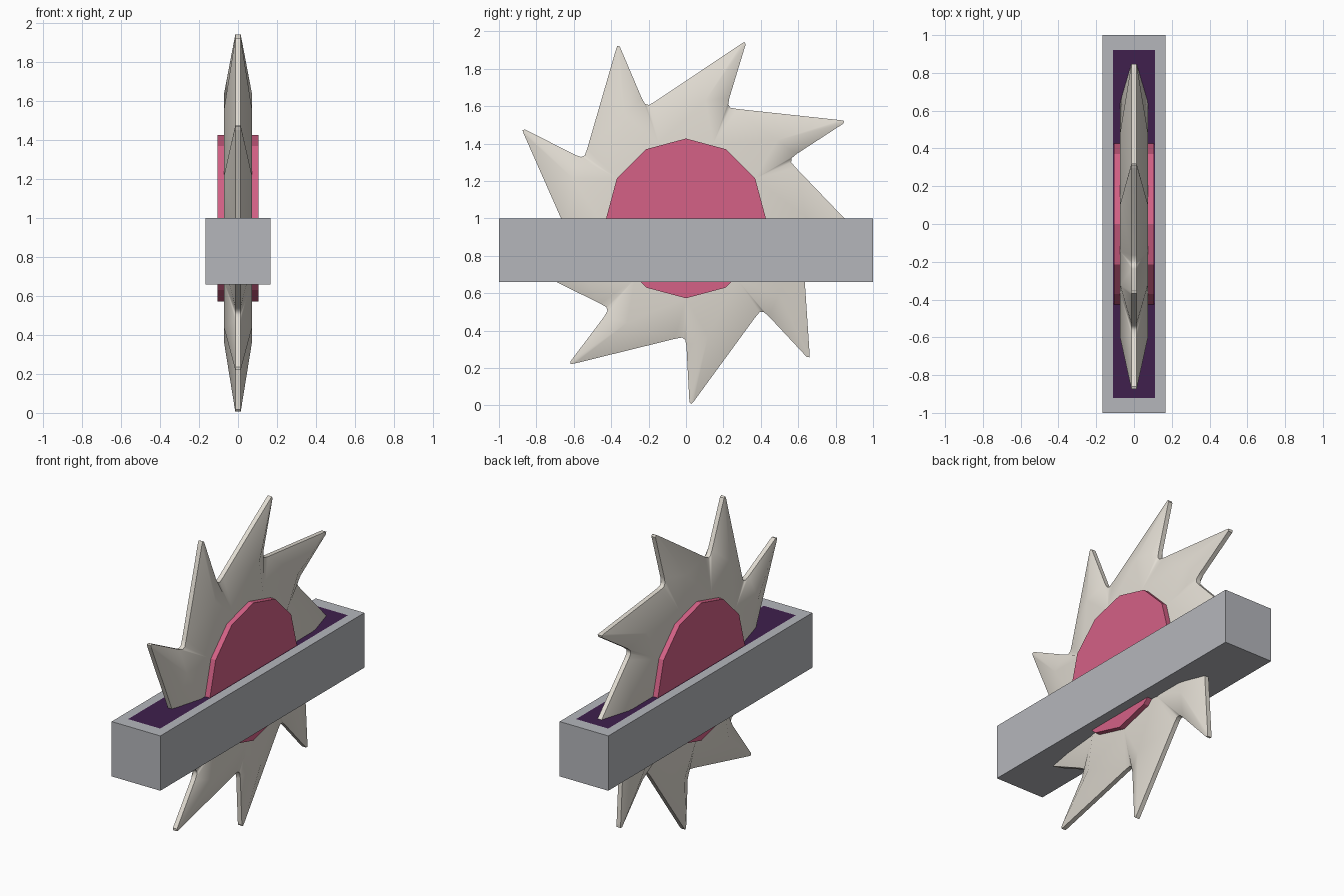
import bpy, bmesh, math
from mathutils import Vector, Matrix

if "Cube" in bpy.data.objects:
    bpy.data.objects.remove(bpy.data.objects["Cube"])

TEETH = 9
AXLE_Z = 1.0


def material(name, color):
    m = bpy.data.materials.new(name)
    m.diffuse_color = (*color, 1)
    m.use_nodes = True
    m.node_tree.nodes["Principled BSDF"].inputs["Base Color"].default_value = m.diffuse_color
    return m


def finish(name, bm, mats=()):
    bmesh.ops.recalc_face_normals(bm, faces=bm.faces[:])
    me = bpy.data.meshes.new(name)
    bm.to_mesh(me)
    bm.free()
    for m in mats:
        me.materials.append(m)
    ob = bpy.data.objects.new(name, me)
    bpy.context.collection.objects.link(ob)
    return ob


# Slot frame: a long box whose top has a dark inset panel
bm = bmesh.new()
bmesh.ops.create_cube(bm, size=1, matrix=Matrix.Translation((0, 0, 0.83)) @ Matrix.Diagonal((0.334, 2, 0.34, 1)))
top = max(bm.faces, key=lambda f: f.calc_center_median().z)
bmesh.ops.inset_individual(bm, faces=[top], thickness=0.05)
for v in top.verts:
    v.co.x = math.copysign(0.11, v.co.x)
    v.co.y = math.copysign(0.92, v.co.y)
top.material_index = 1
finish("slot_frame", bm, [material("frame_grey", (0.46, 0.47, 0.5)),
                          material("slot_dark", (0.05, 0.014, 0.075))])

# Saw blade: one tooth outline (y, z from the axle), repeated around
S, T1, T2, T3, L, V1, V2 = range(7)
tooth = [(0.232, 0.645), (0.319, 0.930), (0.313, 0.943), (0.296, 0.934),
         (-0.165, 0.625), (-0.198, 0.606), (-0.219, 0.612)]
ridge, groove = (0.105, 0.632), (-0.145, 0.40)
EDGE, THICK = 0.014, 0.073

bm = bmesh.new()


def ring_verts(point, x, k):
    a = math.radians(360 / TEETH * k)
    y, z = point
    return bm.verts.new((x, y * math.cos(a) - z * math.sin(a),
                         AXLE_Z + y * math.sin(a) + z * math.cos(a)))


rims = []
for side in (1, -1):
    out = [[ring_verts(p, side * EDGE, k) for p in tooth] for k in range(TEETH)]
    R = [ring_verts(ridge, side * THICK, k) for k in range(TEETH)]
    G = [ring_verts(groove, side * THICK, k) for k in range(TEETH)]
    for k in range(TEETH):
        o, r, g, g0 = out[k], R[k], G[k], G[k - 1]
        n = out[(k + 1) % TEETH]
        for a, b in ((S, T1), (T1, T2), (T2, T3), (T3, L)):
            bm.faces.new((o[a], o[b], r))
        for a, b in ((r, o[L]), (o[L], o[V1]), (o[V1], o[V2]), (o[V2], n[S])):
            bm.faces.new((a, b, g))
        bm.faces.new((o[S], r, g0))
        bm.faces.new((g0, r, g))
    bm.faces.new(G)
    rims.append([v for o in out for v in o])
for f in bm.faces:
    f.smooth = True

# Thin cutting edge joining both sides, kept crisp
count = len(rims[0])
for i in range(count):
    j = (i + 1) % count
    f = bm.faces.new((rims[0][i], rims[0][j], rims[1][j], rims[1][i]))
    f.smooth = True
    for e in f.edges:
        same_side = e.verts[0].co.x * e.verts[1].co.x > 0
        if same_side or i % len(tooth) in (T1, T2):
            e.smooth = False
finish("saw_blade", bm, [material("blade_bone", (0.76, 0.72, 0.65))])

# Twelve-sided hub through the blade
bm = bmesh.new()
bmesh.ops.create_cone(bm, cap_ends=True, segments=12, radius1=0.427, radius2=0.427, depth=0.212,
                      matrix=Matrix.Translation((0, 0, AXLE_Z)) @ Matrix.Rotation(math.pi / 2, 4, 'Y'))
finish("hub", bm, [material("hub_pink", (0.66, 0.12, 0.24))])
